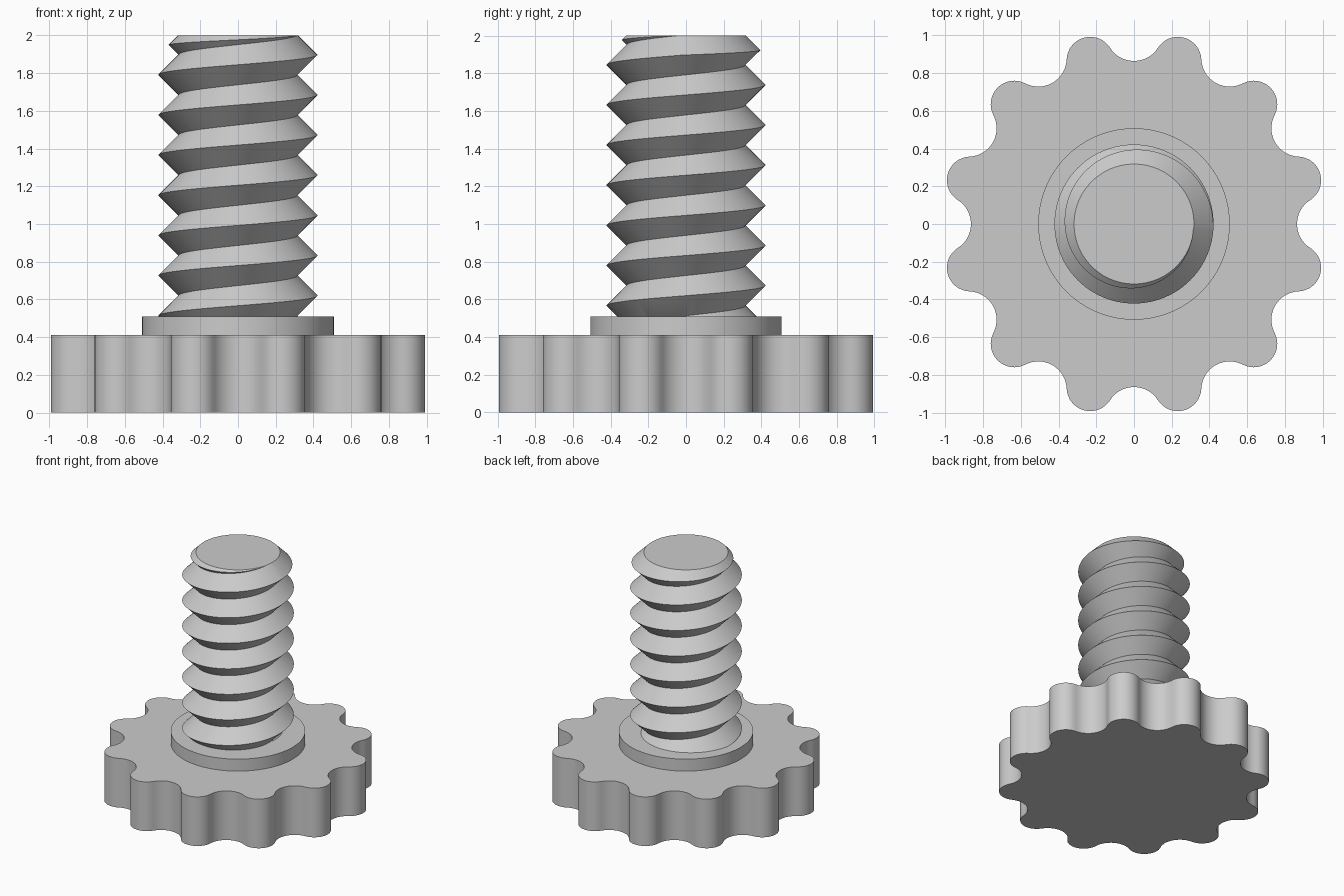
import bpy
import bmesh
from math import sin, cos, tau, radians, atan2, hypot

if "Cube" in bpy.data.objects:
    bpy.data.objects.remove(bpy.data.objects["Cube"], do_unlink=True)

# Single plain grey
grey = bpy.data.materials.new("plain_grey")
grey.use_nodes = True
grey.diffuse_color = (0.6, 0.6, 0.6, 1)
grey.node_tree.nodes["Principled BSDF"].inputs["Base Color"].default_value = (0.6, 0.6, 0.6, 1)


def finish(name, bm):
    bmesh.ops.recalc_face_normals(bm, faces=bm.faces)
    mesh = bpy.data.meshes.new(name)
    bm.to_mesh(mesh)
    bm.free()
    mesh.materials.append(grey)
    obj = bpy.data.objects.new(name, mesh)
    bpy.context.collection.objects.link(obj)
    return obj


def smooth(obj):
    bpy.ops.object.select_all(action='DESELECT')
    obj.select_set(True)
    bpy.context.view_layer.objects.active = obj
    bpy.ops.object.shade_smooth_by_angle(angle=radians(30))


def prism(name, outline, z0, z1):
    bm = bmesh.new()
    face = bm.faces.new([bm.verts.new((x, y, z0)) for x, y in outline])
    top = bmesh.ops.extrude_face_region(bm, geom=[face], use_keep_orig=True)["geom"]
    for v in top:
        if isinstance(v, bmesh.types.BMVert):
            v.co.z = z1
    return finish(name, bm)


def arc(cx, cy, r, a0, a1, steps):
    # End point is left out, as the next arc starts there
    return [(cx + r * cos(a0 + (a1 - a0) * i / steps),
             cy + r * sin(a0 + (a1 - a0) * i / steps)) for i in range(steps)]


# Scalloped grip head: convex lobes joined by tangent concave notches
LOBES = 12
LOBE_C, LOBE_R, NOTCH_C = 0.898, 0.125, 1.015
half = tau / LOBES / 2
dx, dy = NOTCH_C - LOBE_C * cos(half), LOBE_C * sin(half)
notch_r = hypot(dx, dy) - LOBE_R
sweep = atan2(dy, dx)
outline = []
for k in range(LOBES):
    a = k * tau / LOBES
    outline += arc(NOTCH_C * cos(a), NOTCH_C * sin(a), notch_r,
                   a + tau / 2 + sweep, a + tau / 2 - sweep, 14)
    b = a + half
    outline += arc(LOBE_C * cos(b), LOBE_C * sin(b), LOBE_R,
                   b - half - sweep, b + half + sweep, 16)
smooth(prism("grip_head", outline, 0, 0.41))

# Round collar
smooth(prism("collar", arc(0, 0, 0.508, 0, tau, 96), 0.4, 0.51))

# Helical V-thread, made too long and then trimmed
N, ROWS = 96, 20
PITCH, ROOT, CREST = 0.213, 0.315, 0.422
START = 0.62 - 1.5 * PITCH
bm = bmesh.new()
cols = []
for i in range(N):
    a = i * tau / N
    col = []
    for j in range(ROWS + 1):
        r = CREST if j % 2 else ROOT
        col.append(bm.verts.new((r * cos(a), r * sin(a), START + PITCH * (i / N + j / 2))))
    cols.append(col)
for i in range(N):
    here = cols[i]
    after = cols[i + 1] if i + 1 < N else cols[0][2:]
    for j in range(len(after) - 1):
        bm.faces.new((here[j], after[j], after[j + 1], here[j + 1]))
low = [c[0] for c in cols] + [cols[0][2], cols[0][1]]
high = [c[-1] for c in cols] + [cols[-1][-2], cols[-1][-3]]
for loop, z in ((low, START), (high, START + PITCH * ROWS / 2 + PITCH / 2)):
    hub = bm.verts.new((0, 0, z))
    for p, q in zip(loop, loop[1:] + loop[:1]):
        bm.faces.new((p, q, hub))
shank = finish("threaded_shank", bm)

# Trimming envelope: flat base, chamfered tip
bm = bmesh.new()
rings = [[bm.verts.new((x, y, z)) for x, y in arc(0, 0, r, 0, tau, N)]
         for r, z in ((0.6, 0.49), (0.6, 1.718), (0.318, 2.0))]
for lo, hi in zip(rings, rings[1:]):
    for i in range(N):
        bm.faces.new((lo[i], lo[(i + 1) % N], hi[(i + 1) % N], hi[i]))
bm.faces.new(rings[0])
bm.faces.new(rings[-1])
envelope = finish("trim_envelope", bm)
envelope.hide_render = True

trim = shank.modifiers.new("trim", 'BOOLEAN')
trim.operation = 'INTERSECT'
trim.solver = 'EXACT'
trim.object = envelope
bpy.context.view_layer.objects.active = shank
bpy.ops.object.modifier_apply(modifier=trim.name)
bpy.data.objects.remove(envelope, do_unlink=True)
smooth(shank)
